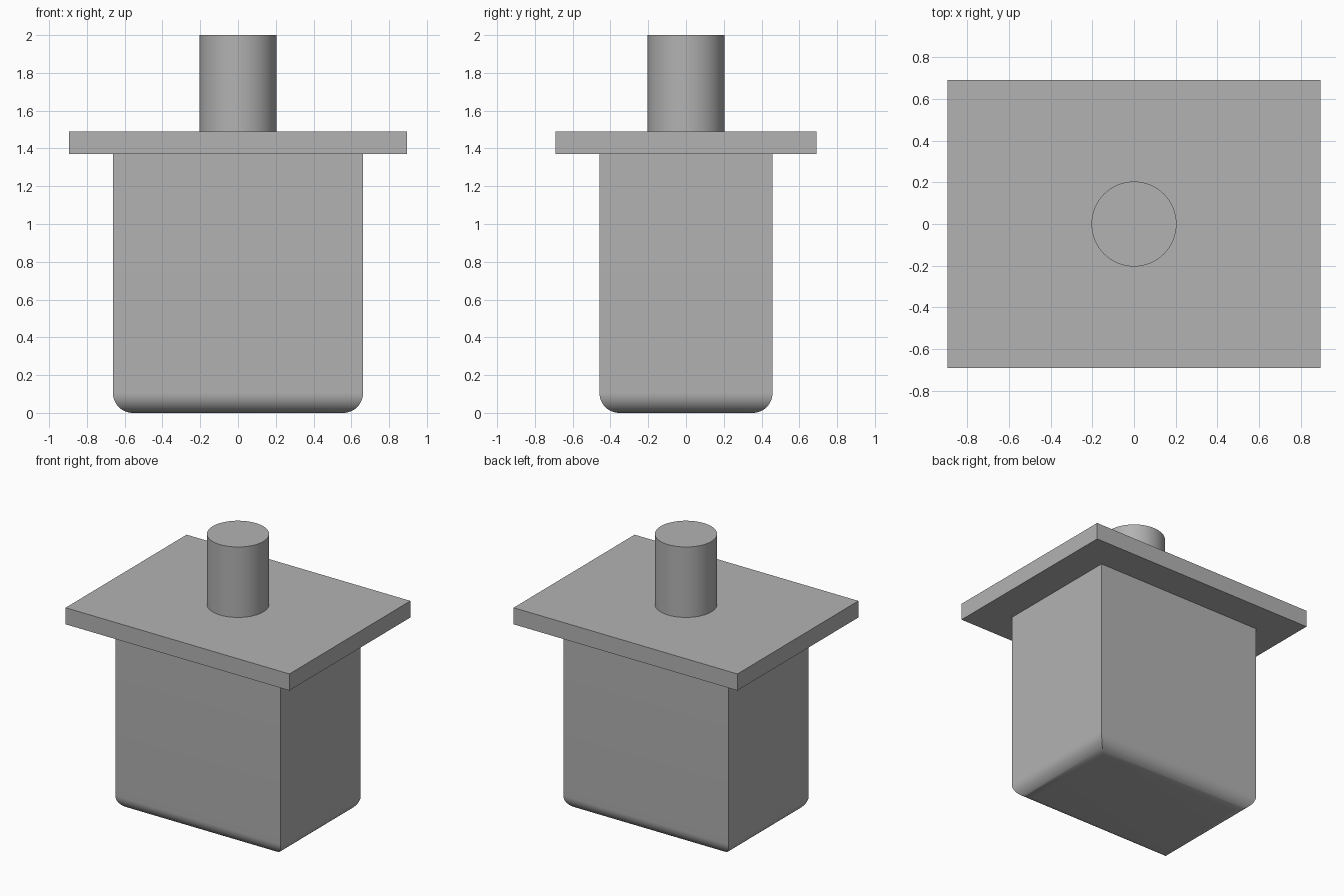
import bpy, bmesh, math

cube = bpy.data.objects.get("Cube")
if cube:
    bpy.data.objects.remove(cube, do_unlink=True)

# One plain grey for every part
grey = bpy.data.materials.new("plain grey")
grey.use_nodes = True
colour = (0.45, 0.45, 0.45, 1)
grey.diffuse_color = colour
grey.node_tree.nodes["Principled BSDF"].inputs["Base Color"].default_value = colour

PLATE_BOTTOM, PLATE_TOP, TOP = 1.37, 1.49, 2.0


def add_object(name, bm):
    bmesh.ops.recalc_face_normals(bm, faces=bm.faces)
    mesh = bpy.data.meshes.new(name)
    bm.to_mesh(mesh)
    bm.free()
    mesh.materials.append(grey)
    obj = bpy.data.objects.new(name, mesh)
    bpy.context.collection.objects.link(obj)
    bpy.ops.object.select_all(action='DESELECT')
    obj.select_set(True)
    bpy.context.view_layer.objects.active = obj
    bpy.ops.object.shade_smooth_by_angle(angle=math.radians(30))
    return obj


def loft(name, rings):
    """Join a stack of closed rings of points and cap both ends."""
    bm = bmesh.new()
    loops = [[bm.verts.new(p) for p in ring] for ring in rings]
    for low, high in zip(loops, loops[1:]):
        n = len(low)
        for i in range(n):
            j = (i + 1) % n
            bm.faces.new((low[i], low[j], high[j], high[i]))
    bm.faces.new(loops[0][::-1])
    bm.faces.new(loops[-1])
    return add_object(name, bm)


def rectangle(x, y, z):
    return [(-x, -y, z), (x, -y, z), (x, y, z), (-x, y, z)]


def circle(radius, z, sides=64):
    angles = [2 * math.pi * i / sides for i in range(sides)]
    return [(radius * math.cos(a), radius * math.sin(a), z) for a in angles]


# Body: sharp upright corners, rounded bottom edges
half_x, half_y, fillet, steps = 0.662, 0.458, 0.105, 12
rings = []
for i in range(steps + 1):
    a = math.pi / 2 * i / steps
    inset = fillet * (1 - math.sin(a))
    rings.append(rectangle(half_x - inset, half_y - inset, fillet * (1 - math.cos(a))))
rings.append(rectangle(half_x, half_y, PLATE_BOTTOM))
loft("body", rings)

# Flange plate and round stem
loft("flange_plate", [rectangle(0.896, 0.692, z) for z in (PLATE_BOTTOM, PLATE_TOP)])
loft("stem", [circle(0.204, z) for z in (PLATE_TOP, TOP)])
